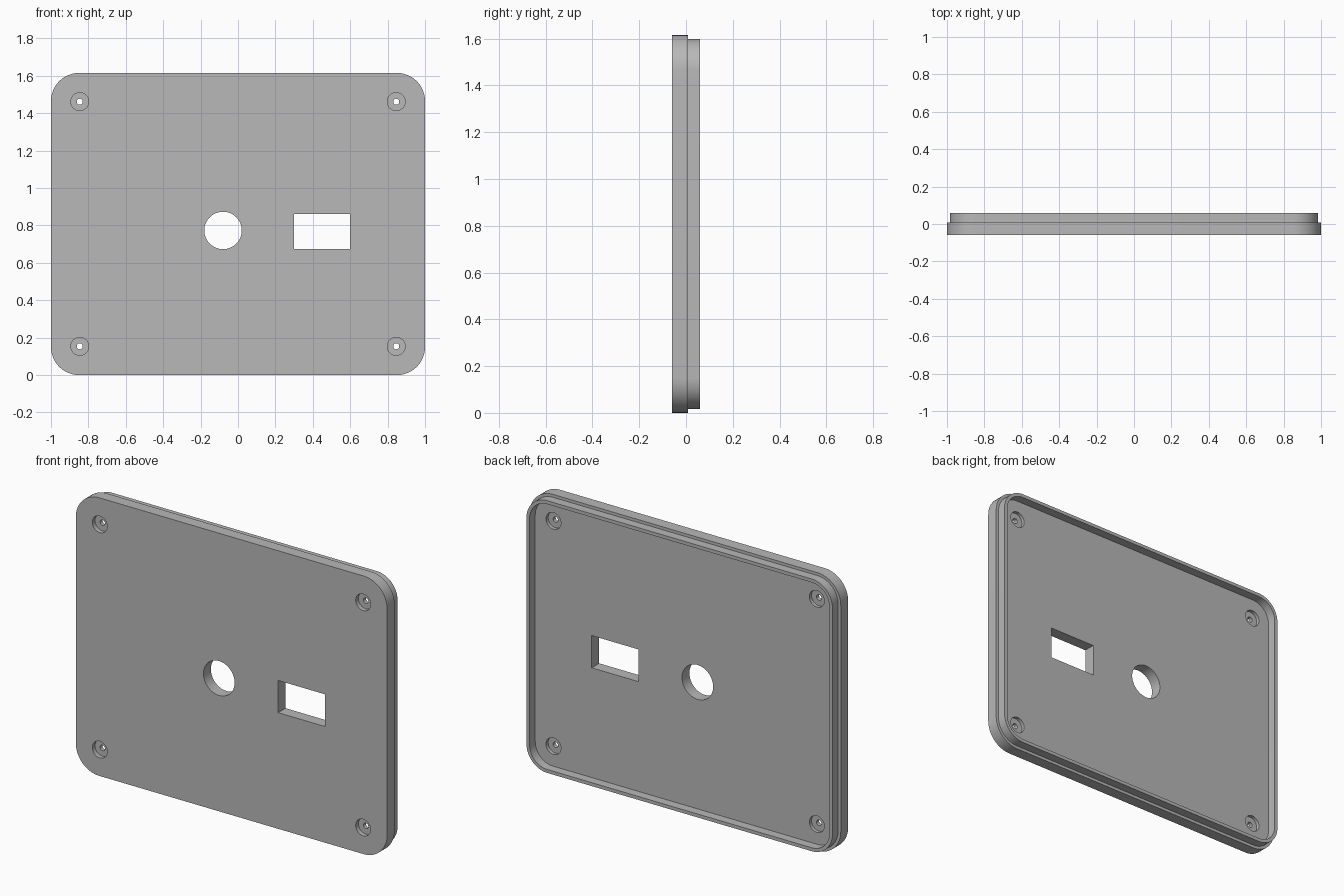
import bpy, bmesh, math

cube = bpy.data.objects.get("Cube")
if cube:
    bpy.data.objects.remove(cube, do_unlink=True)

HEIGHT, RADIUS = 1.615, 0.15
FRONT, STEP, BACK = -0.06, 0.008, 0.06     # depth levels along y
LIP_INSET, RIM = 0.017, 0.02
MID = HEIGHT / 2

grey = bpy.data.materials.new("plain grey")
grey.use_nodes = True
colour = (0.48, 0.48, 0.48, 1)
grey.diffuse_color = colour
grey.node_tree.nodes["Principled BSDF"].inputs["Base Color"].default_value = colour


def outline(bm, inset, y, segments=12):
    """Ring of vertices round a rounded rectangle at depth y."""
    r = RADIUS - inset
    cx, cz = 1 - RADIUS, MID - RADIUS
    ring = []
    for quarter, (sx, sz) in enumerate(((1, 1), (-1, 1), (-1, -1), (1, -1))):
        for i in range(segments + 1):
            a = (quarter + i / segments) * math.pi / 2
            ring.append(bm.verts.new((sx * cx + r * math.cos(a), y,
                                      MID + sz * cz + r * math.sin(a))))
    return ring


def finish(bm, name):
    bmesh.ops.recalc_face_normals(bm, faces=bm.faces)
    mesh = bpy.data.meshes.new(name)
    bm.to_mesh(mesh)
    bm.free()
    mesh.materials.append(grey)
    obj = bpy.data.objects.new(name, mesh)
    bpy.context.collection.objects.link(obj)
    return obj


# Cover plate: body, stepped lip and recessed back in one closed skin
bm = bmesh.new()
inner = LIP_INSET + RIM
levels = [(0, FRONT), (0, STEP), (LIP_INSET, STEP), (LIP_INSET, BACK),
          (inner, BACK), (inner, STEP)]
rings = [outline(bm, inset, y) for inset, y in levels]
for a, b in zip(rings, rings[1:]):
    for i in range(len(a)):
        j = (i + 1) % len(a)
        bm.faces.new((a[i], a[j], b[j], b[i]))
bm.faces.new(rings[0])
bm.faces.new(rings[-1])
plate = finish(bm, "cover_plate")


def cut(cutter):
    """Subtract a cutter from the plate, then discard it."""
    cutter.hide_render = True
    bpy.context.view_layer.objects.active = plate
    mod = plate.modifiers.new("cut", "BOOLEAN")
    mod.operation, mod.solver, mod.object = "DIFFERENCE", "EXACT", cutter
    bpy.ops.object.modifier_apply(modifier=mod.name)
    bpy.data.objects.remove(cutter, do_unlink=True)


def drill(x, z, radius, y0, y1, sides=32):
    bpy.ops.mesh.primitive_cylinder_add(
        vertices=sides, radius=radius, depth=y1 - y0,
        location=(x, (y0 + y1) / 2, z), rotation=(math.pi / 2, 0, 0))
    cut(bpy.context.object)


# Round and rectangular openings
drill(-0.08, 0.773, 0.1, -0.2, 0.2, 64)
bpy.ops.mesh.primitive_cube_add(size=1, location=(0.45, 0, 0.768))
box = bpy.context.object
box.scale = (0.3, 0.5, 0.187)
cut(box)

# Screw holes, counterbored on both faces
for x in (-0.846, 0.846):
    for z in (MID - 0.654, MID + 0.654):
        drill(x, z, 0.016, -0.2, 0.2, 24)
        drill(x, z, 0.048, -0.2, FRONT + 0.025)
        drill(x, z, 0.048, STEP - 0.02, 0.2)

bpy.ops.object.select_all(action="DESELECT")
plate.select_set(True)
bpy.context.view_layer.objects.active = plate
bpy.ops.object.shade_smooth_by_angle(angle=math.radians(30))
